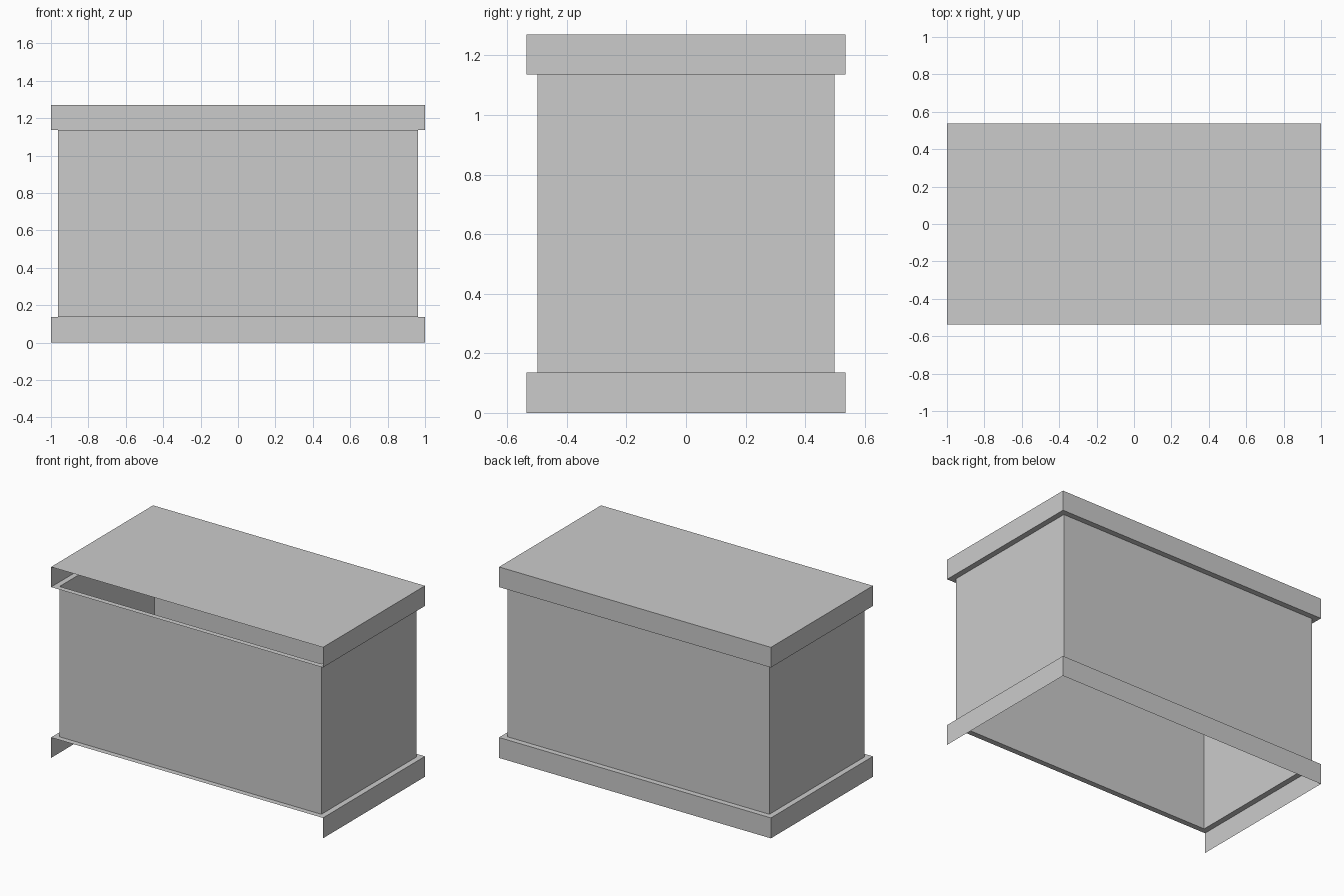
import bpy
import bmesh
from mathutils import Matrix, Vector

old = bpy.data.objects.get("Cube")
if old:
    bpy.data.objects.remove(old, do_unlink=True)

HALF_X, HALF_Y = 1.0, 0.536
LEDGE = 0.037            # overhang of the base and lid beyond the walls
BASE_TOP, LID_BOTTOM, LID_TOP = 0.136, 1.136, 1.27

FRONT, UP, DOWN = Vector((0, -1, 0)), Vector((0, 0, 1)), Vector((0, 0, -1))

grey = bpy.data.materials.new("light_grey")
grey.use_nodes = True
grey.diffuse_color = (0.6, 0.6, 0.6, 1)
grey.node_tree.nodes["Principled BSDF"].inputs["Base Color"].default_value = (0.6, 0.6, 0.6, 1)


def thin_box(name, half_x, half_y, z0, z1, open_sides, ledge_side=None):
    """Sheet box with some sides removed; ledge_side keeps only a narrow rim."""
    bm = bmesh.new()
    size = Matrix.Diagonal((2 * half_x, 2 * half_y, z1 - z0, 1))
    bmesh.ops.create_cube(bm, size=1, matrix=Matrix.Translation((0, 0, (z0 + z1) / 2)) @ size)
    bm.normal_update()

    def facing(direction):
        return [f for f in bm.faces if f.normal.dot(direction) > 0.9]

    removed = [f for side in open_sides for f in facing(side)]
    if ledge_side:
        panel = facing(ledge_side)
        bmesh.ops.inset_individual(bm, faces=panel, thickness=LEDGE, use_even_offset=True)
        removed += panel
    bmesh.ops.delete(bm, geom=removed, context='FACES')

    mesh = bpy.data.meshes.new(name)
    bm.to_mesh(mesh)
    bm.free()
    mesh.materials.append(grey)
    obj = bpy.data.objects.new(name, mesh)
    bpy.context.collection.objects.link(obj)
    return obj


# Base skirt: open at the front and underneath, with a rim under the walls
thin_box("base_skirt", HALF_X, HALF_Y, 0, BASE_TOP, [FRONT, DOWN], UP)

# Four body walls, open at top and bottom
thin_box("body_walls", HALF_X - LEDGE, HALF_Y - LEDGE, BASE_TOP, LID_BOTTOM, [UP, DOWN])

# Lid: closed top, open front, with a rim around the walls
thin_box("lid", HALF_X, HALF_Y, LID_BOTTOM, LID_TOP, [FRONT], DOWN)
